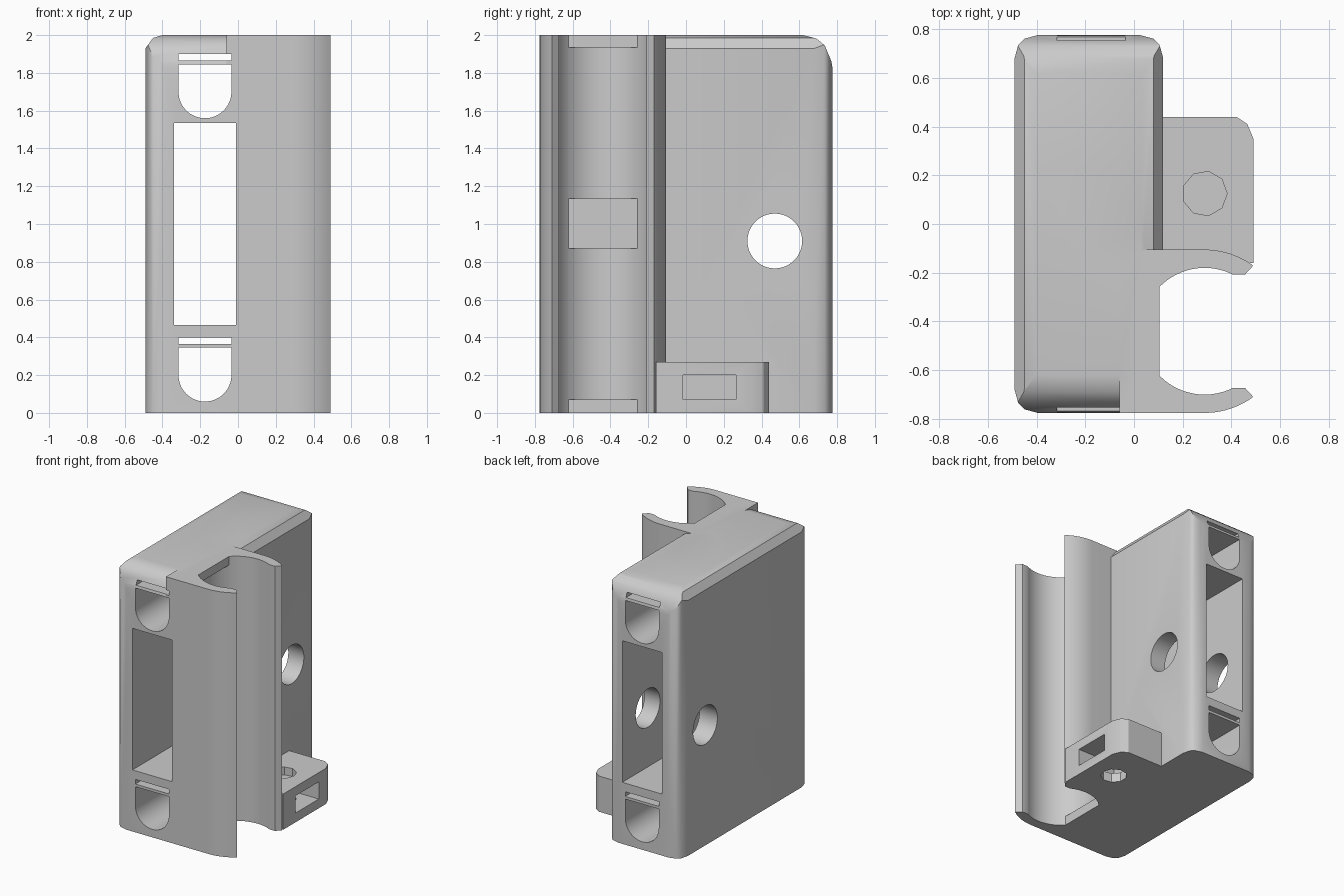
import bpy, bmesh, math

if "Cube" in bpy.data.objects:
    bpy.data.objects.remove(bpy.data.objects["Cube"], do_unlink=True)

PLACE = {"x": lambda a, b, h: (h, a, b),
         "y": lambda a, b, h: (a, h, b),
         "z": lambda a, b, h: (a, b, h)}


def prism(name, points, axis, lo, hi):
    """Extrude a closed 2D profile along an axis."""
    bm = bmesh.new()
    ends = [[bm.verts.new(PLACE[axis](a, b, h)) for a, b in points] for h in (lo, hi)]
    n = len(points)
    bm.faces.new(ends[0])
    bm.faces.new(ends[1])
    for i in range(n):
        j = (i + 1) % n
        bm.faces.new((ends[0][i], ends[0][j], ends[1][j], ends[1][i]))
    bmesh.ops.recalc_face_normals(bm, faces=bm.faces)
    mesh = bpy.data.meshes.new(name)
    bm.to_mesh(mesh)
    bm.free()
    obj = bpy.data.objects.new(name, mesh)
    bpy.context.collection.objects.link(obj)
    return obj


def arc(cx, cy, r, start, end, n):
    angles = [math.radians(start + (end - start) * i / n) for i in range(n + 1)]
    return [(cx + r * math.cos(t), cy + r * math.sin(t)) for t in angles]


def circle(cx, cy, r, n):
    return arc(cx, cy, r, 0, 360, n)[:-1]


def rect(a0, a1, b0, b1):
    return [(a0, b0), (a1, b0), (a1, b1), (a0, b1)]


def combine(target, other, operation):
    """Apply a boolean and discard the second solid."""
    mod = target.modifiers.new(operation, "BOOLEAN")
    mod.operation = operation
    mod.solver = "EXACT"
    mod.object = other
    bpy.context.view_layer.objects.active = target
    bpy.ops.object.modifier_apply(modifier=mod.name)
    bpy.data.objects.remove(other, do_unlink=True)


L, R, D, H = -0.49, 0.12, 0.775, 2.0

# Main case: plan outline trimmed by a side profile and an end profile
corner = [(0, 0.095), (0.015, 0.04), (0.04, 0.015), (0.095, 0)]
plan = [(L + a, D - b) for a, b in corner]
plan += [(R - a, D - b) for a, b in reversed(corner)]
plan += [(x, -y) for x, y in reversed(plan)]
housing = prism("housing", plan, "z", 0, H)

end_curve = [(D, 1.83), (0.77, 1.86), (0.735, 1.945), (0.69, 1.982), (0.62, H)]
side = [(D, -0.1)] + end_curve
side += [(-y, z) for y, z in reversed(side)]
combine(housing, prism("side_trim", side, "x", -1, 1), "INTERSECT")

edge = [(0, 0.07), (0.04, 0.015), (0.09, 0)]
ends = [(L, -0.1)] + [(L + a, H - b) for a, b in edge]
ends += [(R - a, H - b) for a, b in reversed(edge)] + [(R, -0.1)]
combine(housing, prism("end_trim", ends, "y", -1, 1), "INTERSECT")

# Tube clip with two flared jaws
CX, CY = 0.29, -0.44
jaw = arc(CX, 0, 0.335, 90, 53.5, 10)
jaw += [(0.455, 0.232), (0.40, 0.232)]
clip = [(-0.06, CY - 0.335)] + [(x, CY - y) for x, y in jaw]
clip += [(x, CY + y) for x, y in reversed(jaw)] + [(0.04, -0.105), (-0.06, -0.2)]
combine(housing, prism("clip", clip, "z", 0, H), "UNION")
combine(housing, prism("tube_cutter", circle(CX, CY, 0.26, 64), "z", -0.1, 2.1), "DIFFERENCE")

# Flat pads behind the tube
for lo, hi in ((0, 0.07), (0.87, 1.135), (1.935, H)):
    combine(housing, prism("pad", rect(0.015, 0.105, -0.63, -0.25), "z", lo, hi), "UNION")

# Screw tab at the foot
tab = [(0.05, -0.16), (0.49, -0.16), (0.49, 0.35), (0.465, 0.41), (0.42, 0.44), (0.05, 0.44)]
combine(housing, prism("tab", tab, "z", 0, 0.27), "UNION")
combine(housing, prism("nut_slot", rect(-0.015, 0.265, 0.07, 0.2), "x", 0.17, 0.6), "DIFFERENCE")
combine(housing, prism("screw_hole", circle(CX, 0.125, 0.092, 9), "z", 0.21, 0.4), "DIFFERENCE")
combine(housing, prism("screw_hole", circle(CX, 0.125, 0.092, 9), "z", -0.1, 0.1), "DIFFERENCE")

# Openings running from front to back
openings = [rect(-0.34, -0.01, 0.465, 1.535)]
for base in (0.06, 1.56):
    cup = arc(-0.175, base + 0.14, 0.14, 180, 360, 32)
    openings.append(cup + [(-0.035, base + 0.285), (-0.315, base + 0.285)])
    openings.append(rect(-0.315, -0.035, base + 0.305, base + 0.34))
for shape in openings:
    combine(housing, prism("opening", shape, "y", -1, 1), "DIFFERENCE")

# Round hole across the case
combine(housing, prism("cross_hole", circle(0.47, 0.91, 0.145, 48), "x", -1, 1), "DIFFERENCE")

# Finish
grey = bpy.data.materials.new("light grey plastic")
grey.use_nodes = True
colour = (0.6, 0.6, 0.6, 1)
grey.diffuse_color = colour
grey.node_tree.nodes["Principled BSDF"].inputs["Base Color"].default_value = colour
housing.data.materials.clear()
housing.data.materials.append(grey)
for poly in housing.data.polygons:
    poly.material_index = 0
bpy.ops.object.select_all(action="DESELECT")
housing.select_set(True)
bpy.context.view_layer.objects.active = housing
bpy.ops.object.shade_smooth_by_angle(angle=math.radians(30))
